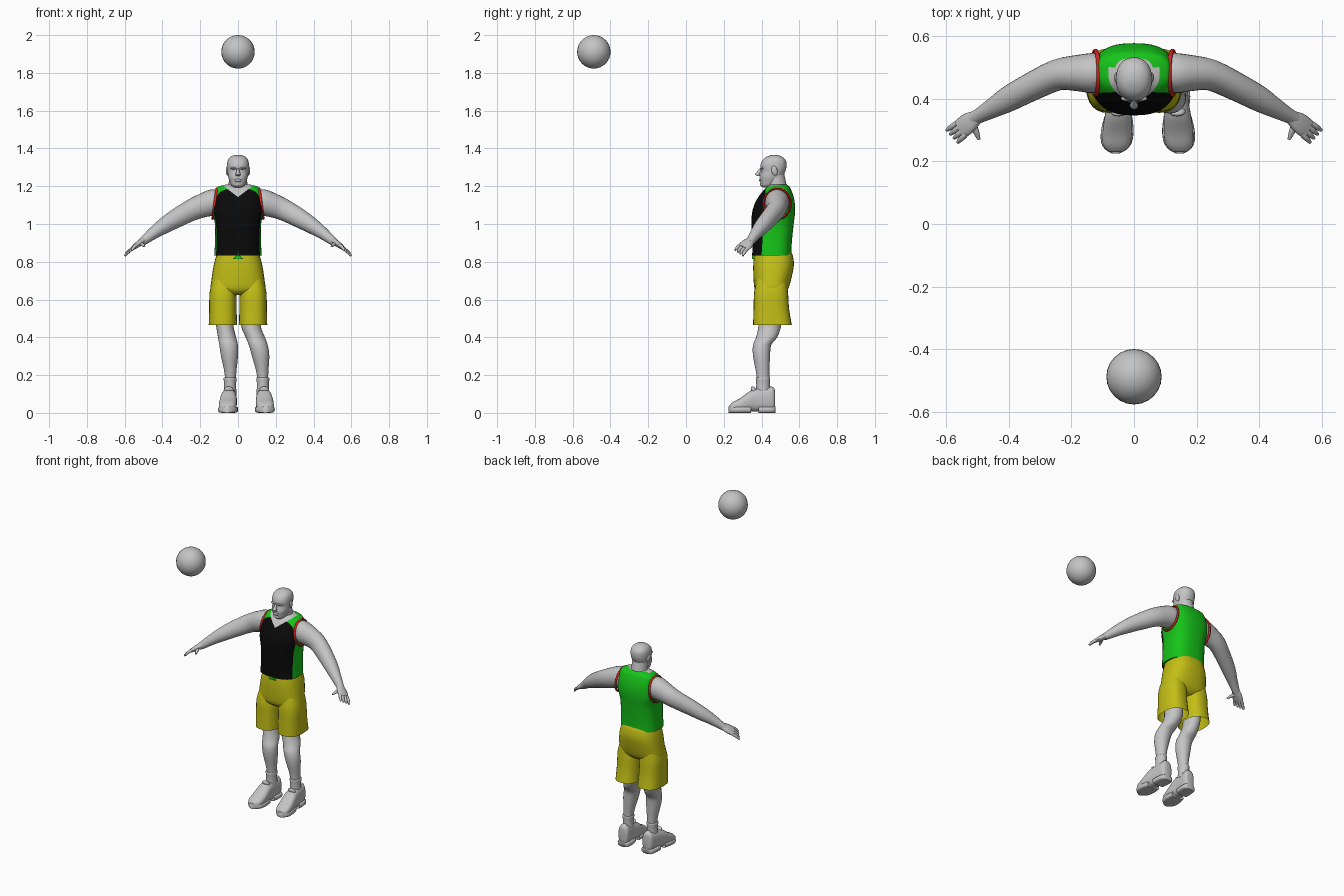
import bpy, bmesh, math
from mathutils import Vector, Matrix

if "Cube" in bpy.data.objects:
    bpy.data.objects.remove(bpy.data.objects["Cube"], do_unlink=True)


def material(name, r, g, b):
    m = bpy.data.materials.new(name)
    m.use_nodes = True
    m.diffuse_color = (r, g, b, 1)
    m.node_tree.nodes["Principled BSDF"].inputs["Base Color"].default_value = (r, g, b, 1)
    return m


GREY = material("light grey", .55, .55, .55)
GREEN = material("jersey green", .008, .55, .01)
BLACK = material("jersey black", .003, .003, .003)
YELLOW = material("shorts yellow", .55, .52, .008)
RED = material("trim red", .65, .02, .015)
X, Y, Z = Vector((1, 0, 0)), Vector((0, 1, 0)), Vector((0, 0, 1))


def finish(name, bm, *mats):
    bmesh.ops.recalc_face_normals(bm, faces=bm.faces)
    mesh = bpy.data.meshes.new(name)
    bm.to_mesh(mesh)
    bm.free()
    for m in mats:
        mesh.materials.append(m)
    ob = bpy.data.objects.new(name, mesh)
    bpy.context.collection.objects.link(ob)
    bpy.ops.object.select_all(action='DESELECT')
    ob.select_set(True)
    bpy.context.view_layer.objects.active = ob
    bpy.ops.object.shade_smooth_by_angle(angle=math.radians(50))
    return ob


def smooth_path(rows, steps=3):
    """Catmull-Rom through rows of (x, y, z, half width, half depth)."""
    out = []
    for i in range(len(rows) - 1):
        p = [rows[max(i - 1, 0)], rows[i], rows[i + 1], rows[min(i + 2, len(rows) - 1)]]
        for k in range(steps):
            t = k / steps
            out.append([.5 * (2 * b + (c - a) * t + (2 * a - 5 * b + 4 * c - d) * t * t
                              + (3 * b - a - 3 * c + d) * t ** 3) for a, b, c, d in zip(*p)])
    return out + [list(rows[-1])]


def loft(rows, side=X, axis=None, power=2, n=24, caps=(True, True)):
    """Skin rounded rings along a path; a fixed axis keeps rings parallel."""
    rows = smooth_path(rows)
    bm = bmesh.new()
    pts = [Vector(r[:3]) for r in rows]
    rings = []
    for i, r in enumerate(rows):
        t = axis or (pts[min(i + 1, len(pts) - 1)] - pts[max(i - 1, 0)]).normalized()
        u = (side - side.dot(t) * t).normalized()
        v = t.cross(u)
        ring = []
        for k in range(n):
            c, s = math.cos(math.tau * k / n), math.sin(math.tau * k / n)
            c = math.copysign(abs(c) ** (2 / power), c)
            s = math.copysign(abs(s) ** (2 / power), s)
            ring.append(bm.verts.new(pts[i] + u * c * r[3] + v * s * r[4]))
        rings.append(ring)
    for a, b in zip(rings, rings[1:]):
        for k in range(n):
            bm.faces.new((a[k], a[(k + 1) % n], b[(k + 1) % n], b[k]))
    if caps[0]:
        bm.faces.new(rings[0])
    if caps[1]:
        bm.faces.new(rings[-1])
    return bm


def level(rows, x=0):
    """Rows of (z, front y, back y, half width) to horizontal ring rows."""
    return [(x, (f + b) / 2, z, w, (b - f) / 2) for z, f, b, w in rows]


def ellipsoid(name, loc, size, mat, tilt=0, seg=16):
    bm = bmesh.new()
    bmesh.ops.create_uvsphere(bm, u_segments=seg, v_segments=seg * 2 // 3, radius=1)
    bmesh.ops.transform(bm, verts=bm.verts, matrix=Matrix.Translation(loc)
                        @ Matrix.Rotation(tilt, 4, 'X') @ Matrix.Diagonal((*size, 1)))
    return finish(name, bm, mat)


# Ball
ellipsoid("ball", (0, -.488, 1.9115), (.0885,) * 3, GREY, seg=24)

# Jersey: black front panel, green back, bare V at the neck
bm = loft(level([(.832, .35, .557, .126), (.9, .352, .56, .122), (1, .347, .57, .122),
                 (1.06, .35, .577, .135), (1.11, .365, .576, .133), (1.15, .388, .568, .128),
                 (1.18, .412, .557, .121), (1.198, .432, .547, .104), (1.21, .45, .53, .06)]),
          axis=Z, power=2.6, n=40)
panel = (Vector((0, .41, 1)), Vector((0, 1, -.06)))
neck = [(Vector((0, 0, 1.143)), Vector((s * -.75, 0, 1))) for s in (-1, 1)]
for co, no in [panel] + neck:
    bmesh.ops.bisect_plane(bm, geom=bm.verts[:] + bm.edges[:] + bm.faces[:],
                           plane_co=co, plane_no=no)
for f in bm.faces:
    c = f.calc_center_median()
    if c.y < .5 and all((c - co).dot(no) > 0 for co, no in neck):
        f.material_index = 2
    elif (c - panel[0]).dot(panel[1]) < 0:
        f.material_index = 1
finish("jersey", bm, GREEN, BLACK, GREY)

# Shirt tail showing below the front hem
bm = bmesh.new()
bmesh.ops.create_cone(bm, cap_ends=True, segments=3, radius1=.03, radius2=.03, depth=.009)
bmesh.ops.transform(bm, verts=bm.verts, matrix=Matrix.Translation((0, .355, .825))
                    @ Matrix.Diagonal((1, 1, .65, 1)) @ Matrix.Rotation(math.pi / 2, 4, 'X'))
finish("shirt_tail", bm, GREEN)

# Shorts
finish("shorts_seat", loft(level([(.625, .395, .51, .1), (.65, .366, .537, .143),
                                  (.7, .358, .555, .141), (.78, .356, .571, .129),
                                  (.83, .36, .566, .116), (.85, .365, .558, .11)]),
                           axis=Z, power=2.5, n=32), YELLOW)
for s, tag in ((1, "left"), (-1, "right")):
    finish(tag + "_shorts_leg", loft(level([(.466, .355, .56, .075), (.55, .358, .546, .0725),
                                            (.64, .361, .54, .07), (.72, .38, .53, .05)], s * .08),
                                     axis=Z, power=2.5, n=28, caps=(False, True)), YELLOW)

# Neck, head and face
finish("neck", loft([(0, .49, 1.14, .065, .055), (0, .482, 1.2, .051, .052),
                     (0, .472, 1.27, .047, .047)], axis=Z), GREY)
finish("head", loft(level([(1.194, .408, .44, .018), (1.203, .396, .468, .034),
                           (1.225, .393, .492, .044), (1.25, .39, .512, .052),
                           (1.28, .398, .526, .056), (1.305, .393, .532, .058),
                           (1.333, .402, .53, .055), (1.352, .42, .515, .044),
                           (1.363, .445, .492, .024), (1.366, .46, .475, .006)]),
                    axis=Z, power=2.2, n=28), GREY)
finish("nose", loft([(0, .397, 1.295, .006, .006), (0, .386, 1.278, .008, .01),
                     (0, .379, 1.263, .013, .013), (0, .388, 1.253, .01, .007)], axis=Z), GREY)
ellipsoid("lips", (0, .393, 1.231), (.02, .007, .007), GREY)
ellipsoid("chin", (0, .403, 1.21), (.022, .012, .012), GREY)
for s, tag in ((1, "left"), (-1, "right")):
    ellipsoid(tag + "_brow", (s * .022, .401, 1.295), (.02, .009, .006), GREY)
    ellipsoid(tag + "_ear", (s * .056, .468, 1.283), (.008, .016, .026), GREY, tilt=.2)

# Arms, hands and armhole trim, mirrored
for s, tag in ((1, "left"), (-1, "right")):
    def flip(rows):
        return [(r[0] * s, *r[1:]) for r in rows]

    finish(tag + "_arm", loft(flip([
        (.08, .485, 1.122, .055, .058), (.13, .482, 1.114, .064, .07), (.18, .482, 1.1, .058, .064),
        (.245, .476, 1.074, .05, .057), (.33, .437, 1.028, .045, .05), (.4, .4, .985, .041, .041),
        (.45, .371, .95, .032, .032), (.495, .346, .915, .024, .024),
        (.515, .335, .9, .022, .02)]), side=Y), GREY)

    across = Vector((.59 * s, .65, -.48))
    finish(tag + "_palm", loft(flip([(.495, .346, .916, .02, .018), (.528, .323, .894, .034, .016),
                                     (.556, .302, .873, .034, .011)]), side=across, n=16), GREY)
    for i, name in enumerate(("index", "middle", "ring", "little")):
        k = i - 1.5
        base = Vector((.55 * s, .306, .878)) + across * k * .017
        tip = Vector((.581 * s, .28, .846)) + across * k * .02
        mid = base.lerp(tip, .55) + Z * .004
        finish(f"{tag}_{name}_finger", loft([(*base, .009, .009), (*mid, .009, .009),
                                             (*tip, .005, .005)], side=across, n=10), GREY)
    finish(tag + "_thumb", loft(flip([(.522, .325, .898, .013, .012), (.507, .3, .892, .011, .01),
                                      (.495, .27, .882, .005, .005)]), n=10), GREY)

    rim = []
    for k in range(25):
        a = math.tau * k / 24
        dz = .08 * math.sin(a)
        rim.append((s * (.123 - .13 * dz), .483 + .071 * math.cos(a), 1.108 + dz, .007, .006))
    finish(tag + "_armhole_trim", loft(rim, side=X, n=8), RED)

# Legs: (z, centre x, centre y, half width, half depth)
LEGS = {
    "left": [(.6, .075, .45, .055, .06), (.47, .067, .445, .052, .06), (.4, .092, .427, .051, .056),
             (.36, .107, .403, .05, .048), (.3, .12, .4, .046, .045), (.2, .13, .407, .03, .034),
             (.1, .132, .41, .03, .034)],
    "right": [(.6, -.08, .45, .052, .06), (.47, -.071, .445, .046, .06), (.4, -.058, .427, .048, .056),
              (.36, -.05, .403, .049, .048), (.3, -.045, .4, .045, .045), (.2, -.04, .407, .03, .034),
              (.1, -.041, .41, .03, .034)],
}
for tag, rows in LEGS.items():
    finish(tag + "_leg", loft([(x, y, z, w, d) for z, x, y, w, d in rows], axis=Z), GREY)
    heel, toe = (.132, .146) if tag == "left" else (-.042, -.058)

    def along(y):
        return heel + (toe - heel) * (.46 - y) / .23

    # Sock cuff, shoe and sole
    finish(tag + "_sock", loft([(heel, .408, z, r, r + .004) for z, r in
                                ((.1, .034), (.15, .032), (.182, .034), (.188, .03))], axis=Z), GREY)
    upper = [(.472, .07, .018, .04), (.462, .072, .034, .064), (.42, .07, .038, .062),
             (.375, .068, .04, .06), (.34, .062, .044, .054), (.29, .043, .047, .037),
             (.25, .032, .042, .026), (.23, .027, .022, .014)]
    finish(tag + "_shoe", loft([(along(y), y, z, w, h) for y, z, w, h in upper],
                               axis=Y, power=2.6, n=28), GREY)
    for name, cut in (("heel", ((.473, .026), (.462, .04), (.42, .045), (.385, .042))),
                      ("front", ((.345, .044), (.3, .052), (.26, .049), (.238, .034), (.226, .014)))):
        finish(f"{tag}_{name}_sole", loft([(along(y), y, .017, w, .017) for y, w in cut],
                                          axis=Y, power=4, n=20), GREY)
    # Raised collar tabs at the heel and tongue
    ellipsoid(tag + "_heel_tab", (heel, .452, .122), (.024, .012, .02), GREY, tilt=.2)
    ellipsoid(tag + "_tongue", (along(.36), .36, .118), (.027, .013, .024), GREY, tilt=.5)
